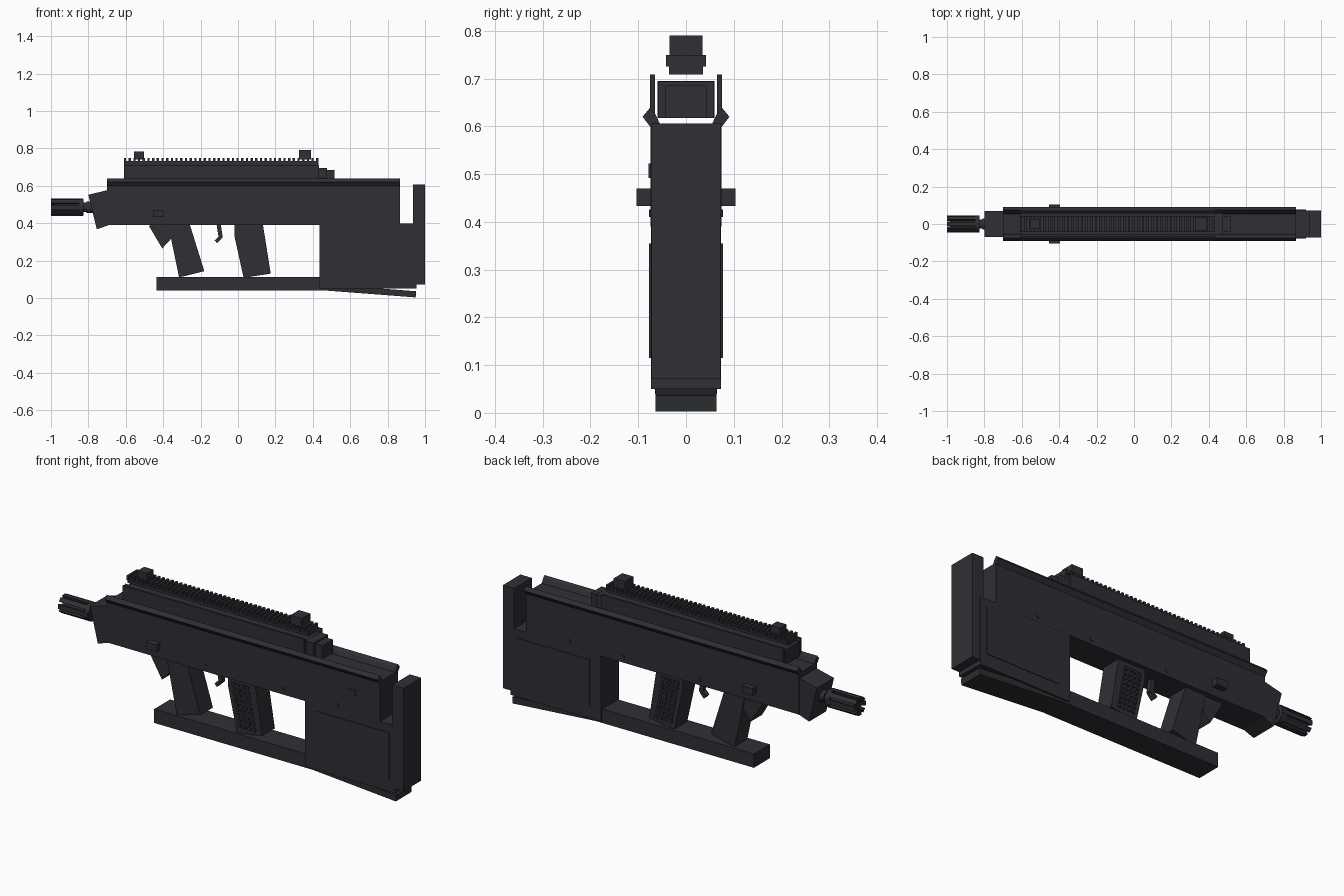
import bpy, bmesh, math
from mathutils import Vector

cube = bpy.data.objects.get("Cube")
if cube:
    bpy.data.objects.remove(cube, do_unlink=True)


def material(name, rgb):
    m = bpy.data.materials.new(name)
    m.use_nodes = True
    m.diffuse_color = (*rgb, 1)
    m.node_tree.nodes["Principled BSDF"].inputs["Base Color"].default_value = (*rgb, 1)
    return m


GRAPHITE = material("dark graphite", (0.028, 0.028, 0.036))
CHARCOAL = material("charcoal", (0.026, 0.027, 0.030))


def finish(name, bm, mat):
    bmesh.ops.recalc_face_normals(bm, faces=bm.faces)
    mesh = bpy.data.meshes.new(name)
    bm.to_mesh(mesh)
    bm.free()
    mesh.materials.append(mat)
    ob = bpy.data.objects.new(name, mesh)
    bpy.context.collection.objects.link(ob)
    return ob


def add_prism(bm, pts, lo, hi, axis="y"):
    """Extrude an (x, z) outline along y, or a (y, z) outline along x."""
    def place(p, d):
        return (p[0], d, p[1]) if axis == "y" else (d, p[0], p[1])
    face = bm.faces.new([bm.verts.new(place(p, lo)) for p in pts])
    ext = bmesh.ops.extrude_face_region(bm, geom=[face])["geom"]
    move = Vector((0, hi - lo, 0) if axis == "y" else (hi - lo, 0, 0))
    bmesh.ops.translate(bm, vec=move, verts=[v for v in ext if isinstance(v, bmesh.types.BMVert)])


def prism(name, pts, lo, hi, axis="y", mat=GRAPHITE):
    bm = bmesh.new()
    add_prism(bm, pts, lo, hi, axis)
    return finish(name, bm, mat)


def rect(x0, x1, z0, z1):
    return [(x0, z0), (x1, z0), (x1, z1), (x0, z1)]


def box(name, x0, x1, half, z0, z1, mat=GRAPHITE):
    return prism(name, rect(x0, x1, z0, z1), -half, half, mat=mat)


def mirror_y(ob):
    ob.modifiers.new("mirror", "MIRROR").use_axis = (False, True, False)
    return ob


def cylinder_x(name, x0, x1, z, radius, sides, mat=GRAPHITE):
    ring = [(radius * math.cos(math.tau * (i + 0.5) / sides),
             z + radius * math.sin(math.tau * (i + 0.5) / sides)) for i in range(sides)]
    return prism(name, ring, x0, x1, "x", mat)


# Main housing, stock and butt
box("main_body", -0.70, 0.865, 0.074, 0.39, 0.604)
box("stock", 0.435, 0.955, 0.0735, 0.05, 0.398)
box("butt_pad", 0.935, 1.0, 0.072, 0.072, 0.606)
mirror_y(prism("stock_side_panel", rect(0.50, 0.92, 0.115, 0.355), 0.072, 0.077))
mirror_y(prism("body_top_flange",
               [(0.074, 0.598), (0.091, 0.62), (0.076, 0.638), (0.064, 0.625), (0.052, 0.6)],
               -0.70, 0.865, "x"))

# Lower bar and sloping foot plate
box("lower_bar", -0.435, 0.47, 0.065, 0.04, 0.112)
prism("foot_plate", [(0.44, 0.042), (0.95, 0.003), (0.952, 0.036), (0.44, 0.075)],
      -0.064, 0.064, mat=CHARCOAL)

# Upper receiver with side plates and stepped rear end
box("upper_receiver", -0.61, 0.43, 0.060, 0.617, 0.695)
mirror_y(prism("receiver_side_plate", rect(-0.61, 0.432, 0.625, 0.709), 0.065, 0.075))
box("rear_step_high", 0.42, 0.475, 0.059, 0.617, 0.694)
box("rear_step_low", 0.47, 0.515, 0.043, 0.617, 0.685)

# Top rail with teeth, and two sights
box("rail_base", -0.61, 0.43, 0.036, 0.709, 0.727)
bm = bmesh.new()
add_prism(bm, rect(-0.61, 0.43, 0.725, 0.732), -0.042, 0.042)
teeth = 42
for i in range(teeth):
    x = -0.604 + i * 1.028 / (teeth - 1)
    add_prism(bm, rect(x - 0.006, x + 0.006, 0.731, 0.749), -0.042, 0.042)
finish("rail_teeth", bm, GRAPHITE)
box("front_sight", -0.557, -0.503, 0.026, 0.74, 0.782)
box("rear_sight", 0.325, 0.39, 0.035, 0.74, 0.79)

# Grips
prism("front_grip", [(-0.375, 0.40), (-0.315, 0.11), (-0.18, 0.143), (-0.26, 0.40)],
      -0.052, 0.052)
prism("front_grip_stop", [(-0.475, 0.383), (-0.405, 0.265), (-0.345, 0.33), (-0.36, 0.40), (-0.46, 0.40)],
      -0.045, 0.045)
prism("rear_grip", [(-0.02, 0.40), (-0.02, 0.335), (0.03, 0.108), (0.175, 0.13), (0.132, 0.40)],
      -0.052, 0.052)

# Raised studs on both sides of the rear grip
bm = bmesh.new()
for row in range(9):
    z = 0.15 + row * 0.026
    for col in range(4):
        x = 0.05 + col * 0.027 - (z - 0.15) * 0.19
        add_prism(bm, rect(x - 0.008, x + 0.008, z - 0.008, z + 0.008), 0.05, 0.058)
mirror_y(finish("grip_studs", bm, GRAPHITE))

# Trigger
prism("trigger", [(-0.115, 0.395), (-0.102, 0.315), (-0.082, 0.322), (-0.092, 0.395)],
      -0.012, 0.012)
prism("trigger_tip", [(-0.125, 0.308), (-0.112, 0.293), (-0.088, 0.318), (-0.102, 0.33)],
      -0.014, 0.014)

# Nose block, barrel and slotted muzzle
prism("nose_block", [(-0.80, 0.552), (-0.69, 0.578), (-0.69, 0.39), (-0.755, 0.367)],
      -0.07, 0.07)
cylinder_x("barrel", -0.86, -0.74, 0.485, 0.026, 12)
cylinder_x("barrel_collar", -0.81, -0.765, 0.485, 0.031, 12)
cylinder_x("muzzle_core", -0.985, -0.83, 0.485, 0.034, 16, CHARCOAL)
cylinder_x("muzzle_base", -0.85, -0.825, 0.485, 0.046, 16)
bm = bmesh.new()
prongs = 8
for i in range(prongs):
    a = math.tau * i / prongs
    corners = [(r, a + s) for r, s in ((0.026, -0.25), (0.047, -0.25), (0.047, 0.25), (0.026, 0.25))]
    add_prism(bm, [(r * math.cos(t), 0.485 + r * math.sin(t)) for r, t in corners],
              -1.0, -0.83, "x")
finish("muzzle_prongs", bm, GRAPHITE)

# Side knob, pins and release button
mirror_y(prism("side_knob", rect(-0.455, -0.395, 0.433, 0.47), 0.07, 0.104))
bm = bmesh.new()
for x, z in ((-0.13, 0.418), (0.31, 0.418), (0.62, 0.418)):
    add_prism(bm, rect(x - 0.008, x + 0.008, z - 0.008, z + 0.008), 0.07, 0.077)
mirror_y(finish("body_pins", bm, GRAPHITE))
prism("release_button", rect(0.675, 0.725, 0.492, 0.522), -0.078, -0.07)
